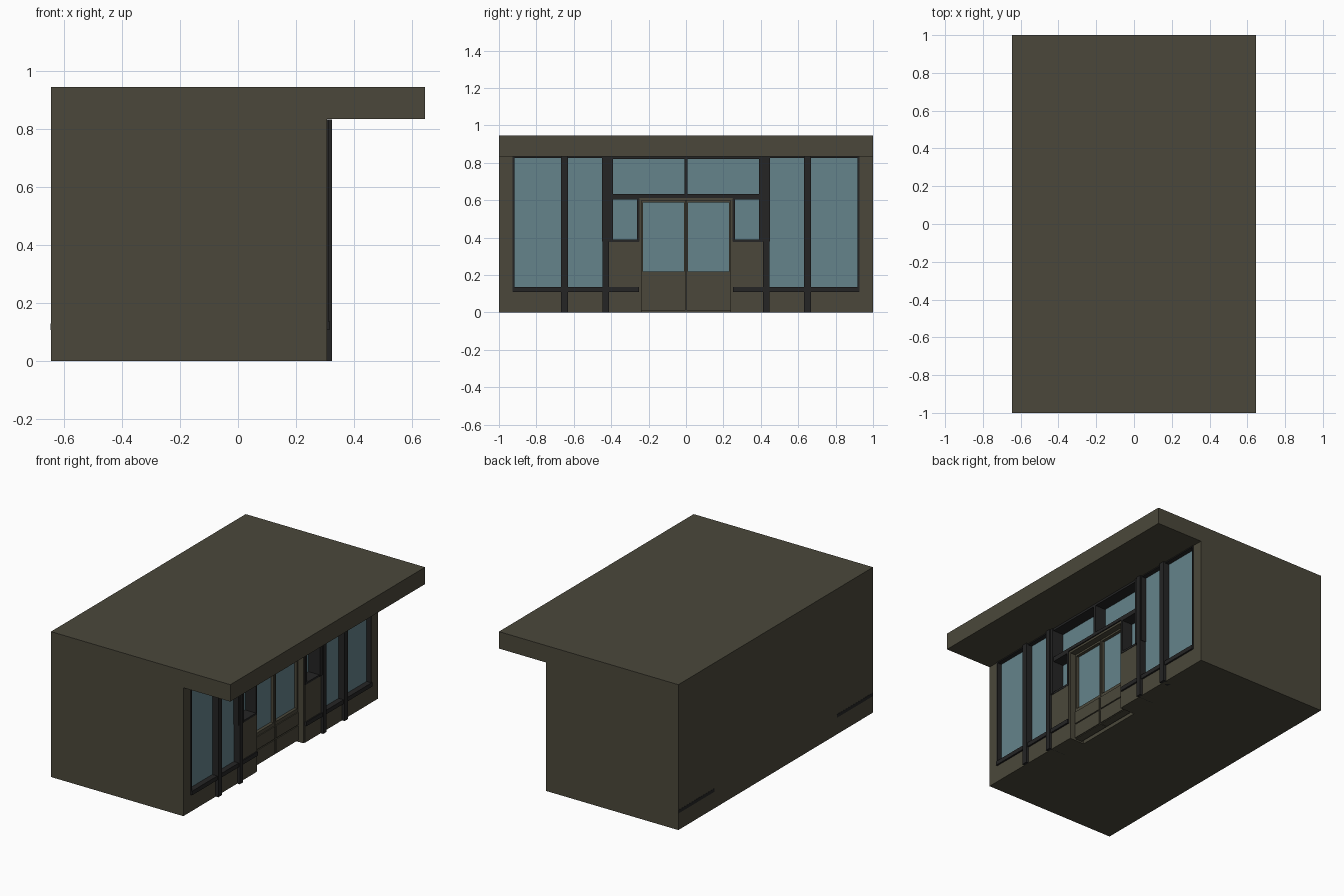
import bpy, bmesh

if "Cube" in bpy.data.objects:
    bpy.data.objects.remove(bpy.data.objects["Cube"])


def mat(name, rgb):
    m = bpy.data.materials.new(name)
    m.diffuse_color = (*rgb, 1)
    m.use_nodes = True
    m.node_tree.nodes["Principled BSDF"].inputs["Base Color"].default_value = m.diffuse_color
    return m


BROWN = mat("brown_cladding", (0.07, 0.064, 0.043))
DARK = mat("dark_frame", (0.018, 0.018, 0.018))
GLASS = mat("blue_glass", (0.13, 0.23, 0.26))


def finish(name, bm, m):
    bmesh.ops.recalc_face_normals(bm, faces=bm.faces)
    me = bpy.data.meshes.new(name)
    bm.to_mesh(me)
    bm.free()
    o = bpy.data.objects.new(name, me)
    if m:
        me.materials.append(m)
    bpy.context.collection.objects.link(o)
    return o


def box(name, x, y, z, m):
    bm = bmesh.new()
    bmesh.ops.create_cube(bm, size=1)
    for v in bm.verts:
        v.co = [r[0] if c < 0 else r[1] for c, r in zip(v.co, (x, y, z))]
    return finish(name, bm, m)


def pair(name, x, y, z, m):
    """Same box on both sides of the entrance axis."""
    box(name + "_right", x, y, z, m)
    box(name + "_left", x, (-y[1], -y[0]), z, m)


FX = 0.307   # facade plane
MX = 0.325   # front of the mullions

# Building shell with overhanging roof, extruded from an L profile
bm = bmesh.new()
profile = [(-0.645, 0), (FX, 0), (FX, 0.835), (0.645, 0.835), (0.645, 0.945), (-0.645, 0.945)]
face = bm.faces.new([bm.verts.new((x, -1, z)) for x, z in profile])
ext = bmesh.ops.extrude_face_region(bm, geom=[face])["geom"]
bmesh.ops.translate(bm, vec=(0, 2, 0), verts=[g for g in ext if isinstance(g, bmesh.types.BMVert)])
shell = finish("building_shell", bm, BROWN)

# Openings for the window band and the entrance
for name, x, y, z in (("window_cutter", 0.26, 0.925, 0.11), ("entrance_cutter", 0.2, 0.415, -0.1)):
    cutter = box(name, (x, 0.5), (-y, y), (z, 0.831), None)
    # keep the cutter clear of the roof overhang
    cutter.hide_render = True
    cutter.hide_viewport = True
    mod = shell.modifiers.new(name, 'BOOLEAN')
    mod.operation = 'DIFFERENCE'
    mod.solver = 'EXACT'
    mod.object = cutter

# Tall side windows: glass, frame, sill and mullions
pair("window_glass", (0.262, 0.282), (0.43, 0.922), (0.12, 0.83), GLASS)
pair("window_sill", (0.262, 0.318), (0.25, 0.926), (0.11, 0.137), DARK)
pair("window_header", (0.262, 0.312), (0.43, 0.926), (0.827, 0.834), DARK)
pair("window_jamb", (0.262, 0.312), (0.918, 0.927), (0.11, 0.834), DARK)
pair("outer_mullion", (0.262, MX), (0.63, 0.667), (0, 0.834), DARK)
pair("inner_mullion", (0.2, MX), (0.412, 0.446), (0, 0.834), DARK)
pair("entrance_post", (0.2, 0.318), (0.39, 0.449), (0.38, 0.834), DARK)

# Transom windows over the doors
box("transom_glass", (0.2, 0.235), (-0.4, 0.4), (0.61, 0.83), GLASS)
box("transom_header", (0.2, 0.312), (-0.4, 0.4), (0.82, 0.834), DARK)
box("transom_bar", (0.2, 0.312), (-0.4, 0.4), (0.613, 0.634), DARK)
box("transom_mullion", (0.2, 0.312), (-0.009, 0.009), (0.63, 0.825), DARK)

# Sidelights above solid panels
pair("sidelight_glass", (0.2, 0.235), (0.25, 0.405), (0.385, 0.61), GLASS)
pair("sidelight_sill", (0.2, 0.312), (0.25, 0.413), (0.376, 0.389), DARK)
pair("sidelight_head", (0.2, 0.312), (0.25, 0.405), (0.603, 0.615), DARK)
pair("sidelight_outer_jamb", (0.2, 0.312), (0.398, 0.413), (0.38, 0.61), DARK)
pair("sidelight_inner_jamb", (0.2, 0.312), (0.249, 0.261), (0.38, 0.61), DARK)
pair("side_panel", (0.2, 0.31), (0.25, 0.413), (0.137, 0.378), BROWN)
pair("panel_base", (0.2, FX), (0.25, 0.413), (0, 0.112), BROWN)

# Door frame
pair("door_frame_post", (0.2, 0.305), (0.238, 0.25), (0, 0.615), BROWN)
box("door_frame_head", (0.2, 0.305), (-0.25, 0.25), (0.599, 0.616), BROWN)

# Double doors: stiles, rails, glass and kick plates
D = 0.265
pair("door_glass", (0.225, 0.245), (0.01, 0.235), (0.2, 0.595), GLASS)
pair("door_outer_stile", (0.215, D), (0.23, 0.239), (0.01, 0.6), BROWN)
pair("door_inner_stile", (0.215, D), (0.002, 0.012), (0.01, 0.6), BROWN)
pair("door_top_rail", (0.215, D), (0.002, 0.239), (0.587, 0.6), BROWN)
pair("door_bottom_rail", (0.215, D), (0.002, 0.239), (0.01, 0.218), BROWN)
pair("door_kick_plate", (D - 0.005, D + 0.006), (0.006, 0.236), (0.014, 0.107), BROWN)
pair("door_mid_plate", (D - 0.005, D + 0.006), (0.006, 0.236), (0.114, 0.195), BROWN)

# Thin dark trim strips on the back wall
pair("back_trim", (-0.646, -0.63), (0.63, 0.998), (0.108, 0.13), DARK)
